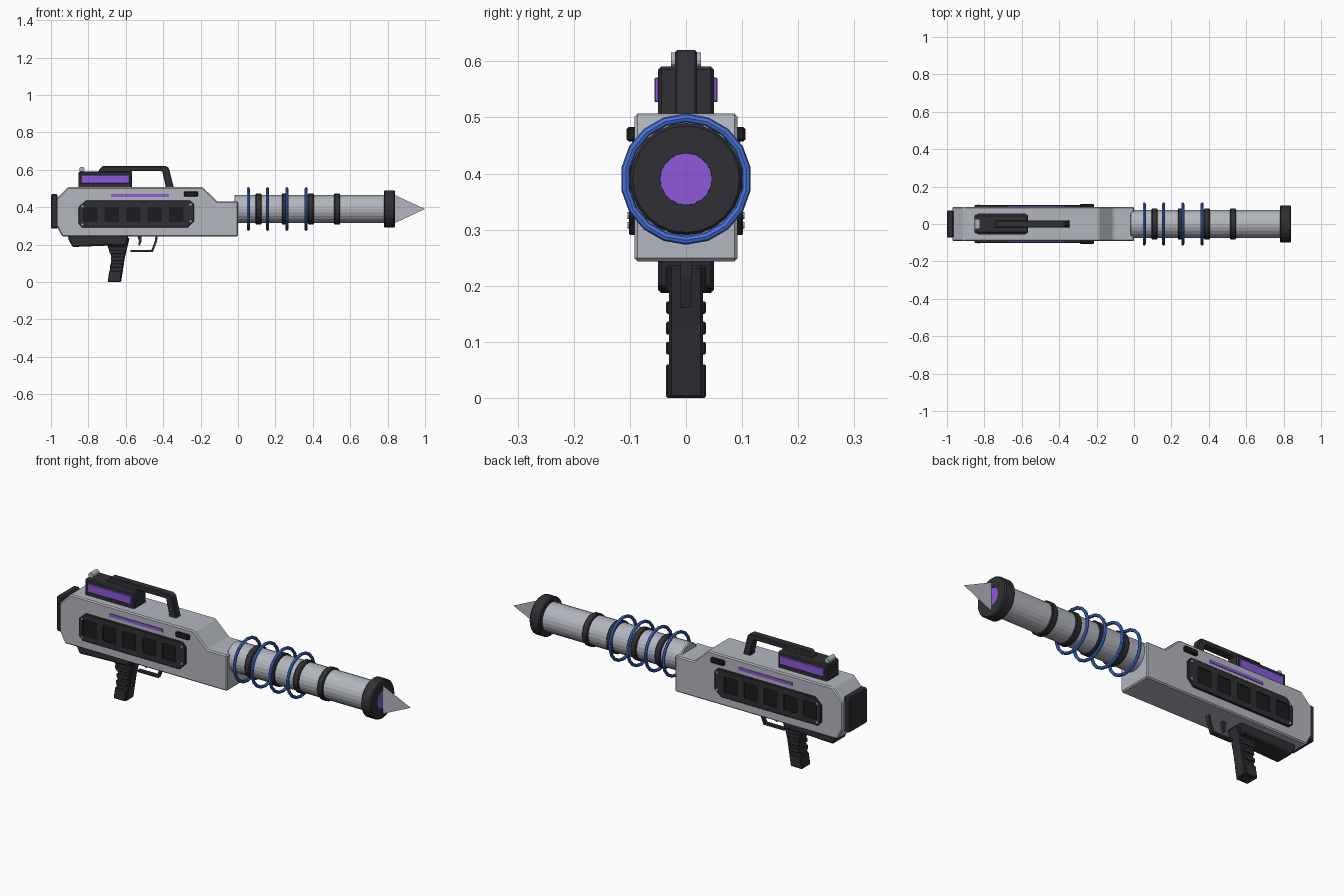
import bpy, bmesh
from math import cos, sin, tau

if "Cube" in bpy.data.objects:
    bpy.data.objects.remove(bpy.data.objects["Cube"])

AXIS = 0.39  # barrel height


def material(name, r, g, b):
    m = bpy.data.materials.new(name)
    m.diffuse_color = (r, g, b, 1)
    m.use_nodes = True
    m.node_tree.nodes["Principled BSDF"].inputs["Base Color"].default_value = m.diffuse_color
    return m


GREY = material("light_grey", 0.45, 0.47, 0.52)
DARK = material("dark", 0.03, 0.03, 0.036)
BLACK = material("black", 0.012, 0.012, 0.014)
PURPLE = material("purple", 0.27, 0.1, 0.7)
BLUE = material("blue", 0.06, 0.17, 0.7)


def finish(name, bm, mat, bevel=0, mirror=False):
    bmesh.ops.recalc_face_normals(bm, faces=bm.faces)
    me = bpy.data.meshes.new(name)
    bm.to_mesh(me)
    bm.free()
    ob = bpy.data.objects.new(name, me)
    bpy.context.collection.objects.link(ob)
    me.materials.append(mat)
    if bevel:
        b = ob.modifiers.new("bevel", 'BEVEL')
        b.width, b.segments = bevel, 1
    if mirror:
        ob.modifiers.new("mirror", 'MIRROR').use_axis = (False, True, False)
    return ob


def add_prism(bm, pts, y0, y1):
    a = [bm.verts.new((x, y0, z)) for x, z in pts]
    b = [bm.verts.new((x, y1, z)) for x, z in pts]
    bm.faces.new(a)
    bm.faces.new(b[::-1])
    for i in range(len(pts)):
        j = (i + 1) % len(pts)
        bm.faces.new((a[i], b[i], b[j], a[j]))


def prism(name, pts, y0, y1, mat, bevel=0, mirror=False):
    bm = bmesh.new()
    add_prism(bm, pts, y0, y1)
    return finish(name, bm, mat, bevel, mirror)


def rect(x0, x1, z0, z1):
    return [(x0, z0), (x1, z0), (x1, z1), (x0, z1)]


def lathe(name, prof, mat, n=24, closed=False):
    # revolve (x, radius) points about the barrel axis
    bm = bmesh.new()
    rings = [[bm.verts.new((x, r * sin(tau * i / n), AXIS + r * cos(tau * i / n)))
              for i in range(n)] for x, r in prof]
    pairs = list(zip(rings, rings[1:] + rings[:1])) if closed else list(zip(rings, rings[1:]))
    for p, q in pairs:
        for i in range(n):
            j = (i + 1) % n
            bm.faces.new((p[i], p[j], q[j], q[i]))
    if not closed:
        bm.faces.new(rings[0])
        bm.faces.new(rings[-1])
    return finish(name, bm, mat)


# Receiver body and butt plate
prism("body", [(-0.97, 0.30), (-0.94, 0.243), (0.0, 0.243), (0.0, 0.43), (-0.11, 0.43),
               (-0.19, 0.507), (-0.91, 0.507), (-0.97, 0.445)], -0.092, 0.092, GREY, 0.006)
prism("butt_plate", rect(-1.0, -0.965, 0.285, 0.47), -0.073, 0.073, DARK, 0.006)

# Side panels with recessed windows and bolts
panel = prism("side_panel", [(-0.852, 0.31), (-0.832, 0.29), (-0.27, 0.29), (-0.235, 0.325),
                             (-0.235, 0.415), (-0.255, 0.435), (-0.815, 0.435), (-0.852, 0.40)],
              -0.102, -0.088, DARK, 0.003, True)
centres = [-0.79 + 0.115 * i for i in range(5)]
bm = bmesh.new()
for c in centres:
    add_prism(bm, rect(c - 0.038, c + 0.038, 0.322, 0.402), -0.12, -0.095)
cutter = finish("window_cutter", bm, BLACK)
cutter.hide_render = True
cutter.hide_viewport = True
cut = panel.modifiers.new("windows", 'BOOLEAN')
cut.object, cut.operation = cutter, 'DIFFERENCE'
panel.modifiers.move(2, 1)
for c in centres:
    prism("panel_window", rect(c - 0.038, c + 0.038, 0.322, 0.402), -0.096, -0.09, BLACK, 0, True)
for x, z in ((-0.832, 0.308), (-0.253, 0.325), (-0.253, 0.415), (-0.832, 0.405)):
    prism("panel_bolt", [(x + 0.006 * cos(tau * i / 8), z + 0.006 * sin(tau * i / 8))
                         for i in range(8)], -0.104, -0.1, GREY, 0, True)

# Side light strips and ejector slots
prism("light_strip", rect(-0.68, -0.37, 0.455, 0.471), -0.096, -0.088, PURPLE, 0, True)
prism("side_slot", rect(-0.29, -0.213, 0.457, 0.483), -0.106, -0.088, BLACK, 0.004, True)

# Top sight box, screens and knob
prism("sight_box", rect(-0.852, -0.567, 0.5, 0.591), -0.05, 0.05, DARK, 0.006)
prism("sight_screen", rect(-0.835, -0.58, 0.527, 0.571), -0.056, -0.045, PURPLE, 0.002, True)
prism("sight_knob", [(-0.835 + 0.014 * cos(tau * i / 12), 0.602 + 0.014 * sin(tau * i / 12))
                     for i in range(12)], -0.027, 0.027, GREY)

# Carry handle
prism("carry_handle", [(-0.745, 0.585), (-0.745, 0.597), (-0.725, 0.62), (-0.385, 0.62),
                       (-0.37, 0.61), (-0.343, 0.503), (-0.385, 0.503), (-0.405, 0.593),
                       (-0.57, 0.593), (-0.57, 0.585)], -0.02, 0.02, DARK, 0.004)

# Lower rail, grip and grip ridges
prism("lower_rail", [(-0.91, 0.25), (-0.905, 0.225), (-0.885, 0.187), (-0.68, 0.195),
                     (-0.60, 0.195), (-0.585, 0.25)], -0.05, 0.05, DARK, 0.006)
back = [(0.0, -0.695), (0.13, -0.675), (0.20, -0.70), (0.235, -0.70)]
front = [(0.0, -0.625), (0.13, -0.605), (0.235, -0.58)]


def edge_at(line, z):
    for (z0, x0), (z1, x1) in zip(line, line[1:]):
        if z <= z1:
            return x0 + (x1 - x0) * (z - z0) / (z1 - z0)
    return line[-1][1]


prism("grip", [(x, z) for z, x in back] + [(x, z) for z, x in front[::-1]],
      -0.03, 0.03, DARK, 0.004)
for z0, z1 in ((0.0, 0.06), (0.077, 0.1), (0.113, 0.136), (0.15, 0.172), (0.188, 0.235)):
    prism("grip_ridge", [(edge_at(back, z0) - 0.002, z0), (edge_at(front, z0) - 0.006, z0),
                         (edge_at(front, z1) - 0.006, z1), (edge_at(back, z1) - 0.002, z1)],
          -0.036, 0.036, DARK, 0.003)

# Trigger and its guard
prism("trigger", [(-0.54, 0.25), (-0.515, 0.25), (-0.517, 0.215), (-0.525, 0.194),
                  (-0.532, 0.194), (-0.53, 0.22)], -0.008, 0.008, DARK)
prism("trigger_guard", [(-0.44, 0.25), (-0.428, 0.25), (-0.434, 0.215), (-0.455, 0.16),
                        (-0.575, 0.16), (-0.575, 0.171), (-0.463, 0.171), (-0.446, 0.215)],
      -0.01, 0.01, DARK)

# Barrel, dark bands and blue coils
lathe("barrel", [(-0.02, 0.07), (-0.015, 0.075), (0.80, 0.075)], GREY)
for i in range(4):
    x = 0.11 + 0.14 * i
    lathe("barrel_band", [(x - 0.016, 0.07), (x - 0.016, 0.08), (x - 0.012, 0.083),
                          (x + 0.012, 0.083), (x + 0.016, 0.08), (x + 0.016, 0.07)], DARK)
    x = 0.055 + 0.103 * i
    lathe("coil_ring", [(x + 0.008 * cos(tau * k / 8), 0.109 + 0.008 * sin(tau * k / 8))
                        for k in range(8)], BLUE, 18, True)

# Muzzle, glowing core and flat spike
lathe("muzzle", [(0.78, 0.07), (0.78, 0.095), (0.785, 0.1), (0.833, 0.1), (0.839, 0.095),
                 (0.839, 0.046), (0.832, 0.046)], DARK)
lathe("muzzle_core", [(0.825, 0.046), (0.836, 0.046)], PURPLE, 20)
bm = bmesh.new()
bm.faces.new([bm.verts.new(v) for v in ((0.838, 0, AXIS - 0.075), (1.0, 0, AXIS),
                                        (0.838, 0, AXIS + 0.075))])
finish("muzzle_spike", bm, GREY)
